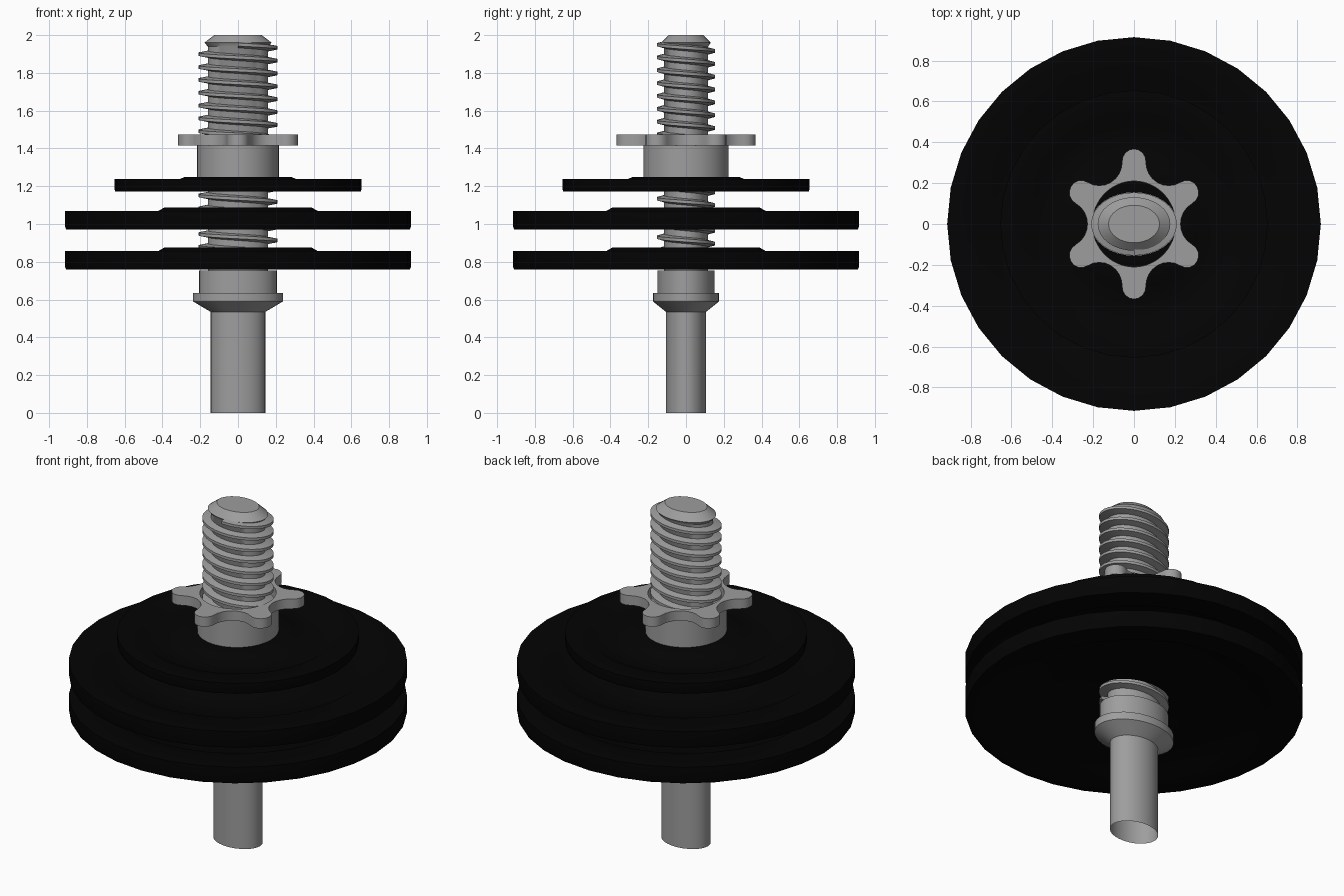
import bpy, bmesh, math

if "Cube" in bpy.data.objects:
    bpy.data.objects.remove(bpy.data.objects["Cube"])

ELL = 0.735  # y squash of the oval bar


def material(name, v):
    m = bpy.data.materials.new(name)
    m.diffuse_color = (v, v, v, 1)
    m.use_nodes = True
    m.node_tree.nodes["Principled BSDF"].inputs["Base Color"].default_value = m.diffuse_color
    return m


black = material("black_iron", 0.001)
steel = material("steel", 0.34)


def finish(bm, name, mat, angle=35):
    bmesh.ops.recalc_face_normals(bm, faces=bm.faces)
    me = bpy.data.meshes.new(name)
    bm.to_mesh(me)
    bm.free()
    ob = bpy.data.objects.new(name, me)
    bpy.context.collection.objects.link(ob)
    me.materials.append(mat)
    bpy.ops.object.select_all(action='DESELECT')
    bpy.context.view_layer.objects.active = ob
    ob.select_set(True)
    bpy.ops.object.shade_smooth_by_angle(angle=math.radians(angle))
    return ob


def bridge(bm, a, b):
    n = len(a)
    for i in range(n):
        j = (i + 1) % n
        bm.faces.new((a[i], a[j], b[j], b[i]))


def lathe(name, prof, mat, n=32, closed=False, cap_top=False, angle=35):
    """Profile points are (radius, z, y squash)."""
    bm = bmesh.new()
    rings = []
    for r, z, s in prof:
        rings.append([bm.verts.new((r * math.cos(2 * math.pi * i / n),
                                    r * s * math.sin(2 * math.pi * i / n), z))
                      for i in range(n)])
    for a, b in zip(rings, rings[1:]):
        bridge(bm, a, b)
    if closed:
        bridge(bm, rings[-1], rings[0])
    if cap_top:
        bm.faces.new(rings[-1])
    return finish(bm, name, mat, angle)


# Oval bar: grip, stop flange, sleeve and threaded core
bar = [(0.145, 0), (0.145, 0.535), (0.238, 0.59), (0.238, 0.635), (0.207, 0.635),
       (0.207, 0.755), (0.16, 0.755), (0.16, 1.94), (0.178, 1.96), (0.125, 2.0)]
lathe("bar", [(r, z, ELL) for r, z in bar], steel, cap_top=True)

# Helical thread ridge
PITCH, STEPS = 0.068, 32
bm = bmesh.new()
rings = []
for k in range(-8, 17 * STEPS):
    a = 2 * math.pi * k / STEPS
    z = 1.933 - PITCH * k / STEPS
    rings.append([bm.verts.new((r * math.cos(a), r * ELL * math.sin(a), z + dz))
                  for r, dz in ((0.157, -0.018), (0.21, -0.008), (0.21, 0.008), (0.157, 0.018))])
for a, b in zip(rings, rings[1:]):
    bridge(bm, a, b)
bm.faces.new(rings[0])
bm.faces.new(rings[-1])
finish(bm, "screw_thread", steel, 30)


# Weight plates: rim, dished web, raised hub, hollow underside
def plate(name, z, R, hub, h, boss):
    top, w = z + h, R - hub
    prof = [(0.212, z + h * 0.95, ELL), (0.212, top + boss, ELL),
            (hub - 0.03, top + boss, 1), (hub, top, 1),
            (hub + 0.2 * w, top - 0.3 * h, 1), (R - 0.45 * w, top - 0.3 * h, 1),
            (R - 0.36 * w, top, 1), (R, top, 1),
            (R, z + 0.012, 1), (R - 0.005, z, 1), (R - 0.3 * w, z, 1),
            (R - 0.42 * w, z + 0.35 * h, 1), (hub + 0.15 * w, z + 0.4 * h, 1),
            (hub - 0.08, z + 0.75 * h, 1)]
    lathe(name, prof, black, closed=True, angle=60)


plate("large_plate_lower", 0.76, 0.915, 0.42, 0.098, 0.017)
plate("large_plate_upper", 0.972, 0.915, 0.42, 0.098, 0.017)
plate("small_plate", 1.173, 0.655, 0.31, 0.064, 0.013)

# Spin-lock nut: round body
body = lathe("nut_body", [(0.21, 1.245, 1), (0.225, 1.245, 1), (0.225, 1.43, 1), (0.21, 1.43, 1)],
             steel, closed=True)

# Spin-lock nut: star grip outlined by six round lobes and tangent hollow arcs
LOBE_C, LOBE_R, VAL_C, VAL_R = 0.308, 0.06, 0.35, 0.115
outline = []
for k in range(6):
    for base, c, r, a0, a1 in ((60 * k, VAL_C, VAL_R, 241.7, 118.3),
                               (60 * k + 30, LOBE_C, LOBE_R, -91.7, 91.7)):
        b = math.radians(base)
        for i in range(8):
            t = b + math.radians(a0 + (a1 - a0) * i / 8)
            outline.append((c * math.cos(b) + r * math.cos(t), c * math.sin(b) + r * math.sin(t)))
hole = []
for x, y in outline:
    d = 0.21 / math.hypot(x, y)
    hole.append((x * d, y * d))
bm = bmesh.new()
L = [[bm.verts.new((x, y, z)) for x, y in pts]
     for pts, z in ((hole, 1.415), (outline, 1.415), (outline, 1.473), (hole, 1.473))]
for i in range(4):
    bridge(bm, L[i], L[(i + 1) % 4])
star = finish(bm, "nut_star_grip", steel)
for ob in (body, star):
    ob.scale.x = 0.97
